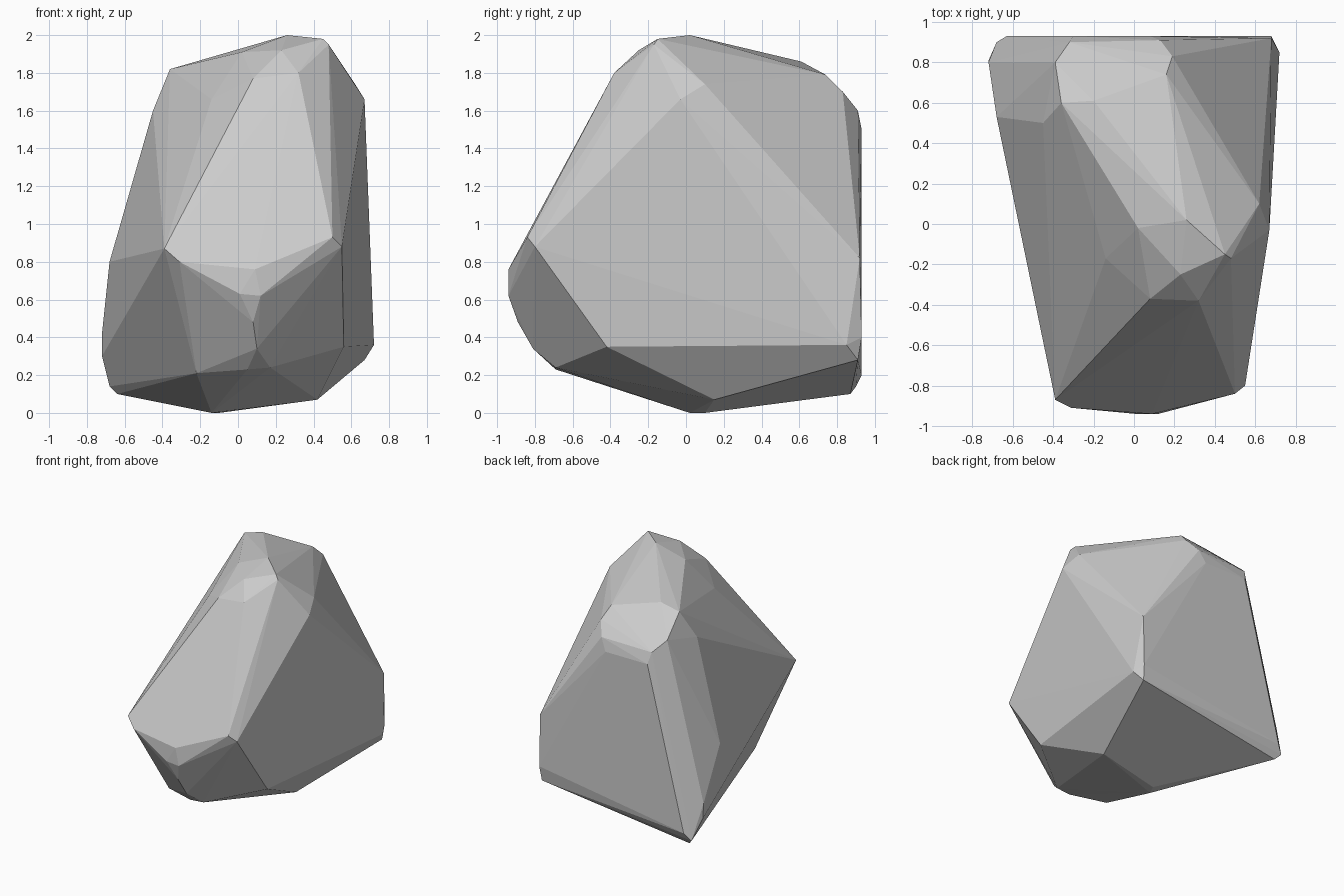
import bpy, bmesh

# Corner points of the boulder, grouped by region; the convex hull forms the facets
foot = [(-0.14, 0.02, 0), (-0.1, 0.1, 0), (0.42, 0.15, 0.07),
        (-0.22, -0.58, 0.21), (0.05, -0.69, 0.23), (0.17, -0.69, 0.24), (0.56, -0.42, 0.35)]
nose = [(-0.39, -0.87, 0.87), (-0.31, -0.91, 0.8), (0.01, -0.94, 0.63), (0.12, -0.94, 0.62),
        (0.09, -0.94, 0.76), (0.08, -0.89, 0.48), (0.1, -0.81, 0.34),
        (0.5, -0.84, 0.93), (0.55, -0.8, 0.88)]
back_low = [(-0.64, 0.87, 0.1), (-0.68, 0.9, 0.14), (-0.63, 0.93, 0.2), (-0.72, 0.81, 0.3),
            (-0.72, 0.8, 0.42), (-0.68, 0.53, 0.8),
            (0.72, 0.85, 0.36), (0.67, 0.91, 0.28), (0.68, 0.93, 0.4), (0.68, 0.92, 0.82)]
back_top = [(-0.3, 0.93, 1.5), (0.08, 0.93, 1.5), (0.13, 0.91, 1.6), (0.19, 0.83, 1.7),
            (0.16, 0.74, 1.79), (-0.32, 0.9, 1.59), (-0.39, 0.8, 1.67),
            (-0.2, 0.61, 1.86), (-0.36, 0.6, 1.82), (-0.45, 0.5, 1.6)]
crown = [(0.26, 0.02, 2), (0.45, -0.15, 1.98), (0.48, -0.17, 1.95), (0.23, -0.25, 1.92),
         (0.02, -0.02, 1.91), (0.32, -0.38, 1.8), (0.08, -0.37, 1.77), (-0.14, -0.17, 1.66),
         (0.62, 0.1, 1.74), (0.67, -0.03, 1.66)]

bm = bmesh.new()
for p in foot + nose + back_low + back_top + crown:
    bm.verts.new(p)
bmesh.ops.convex_hull(bm, input=bm.verts[:])
loose = [v for v in bm.verts if not v.link_faces]
bmesh.ops.delete(bm, geom=loose, context='VERTS')
# Merge nearly coplanar triangles into broad flat facets
bmesh.ops.dissolve_limit(bm, angle_limit=0.03, verts=bm.verts[:], edges=bm.edges[:])
bmesh.ops.recalc_face_normals(bm, faces=bm.faces[:])

mesh = bpy.data.meshes.new("boulder")
bm.to_mesh(mesh)
bm.free()
boulder = bpy.data.objects.new("boulder", mesh)
bpy.context.collection.objects.link(boulder)
